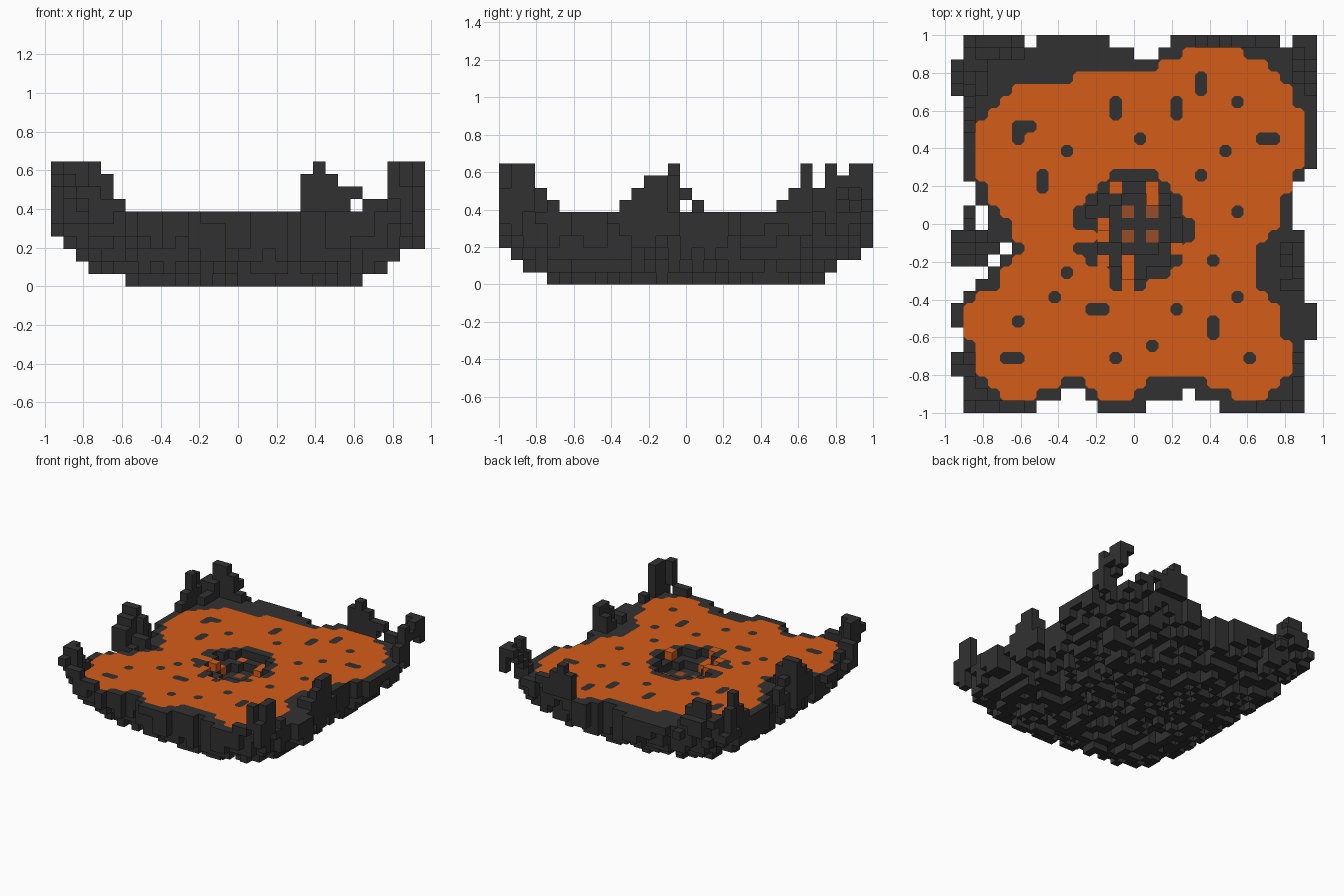
import bpy
import bmesh
import math
import random
from mathutils import Vector

random.seed(4)
cube = bpy.data.objects.get("Cube")
if cube:
    bpy.data.objects.remove(cube, do_unlink=True)

COLS, ROWS = 30, 31          # size of the block grid
UNIT = 2 / ROWS              # edge length of one block
GROUND = 6                   # ground level, in blocks


def material(name, color):
    mat = bpy.data.materials.new(name)
    mat.use_nodes = True
    mat.diffuse_color = (*color, 1)
    node = next(n for n in mat.node_tree.nodes if n.type == 'BSDF_PRINCIPLED')
    node.inputs["Base Color"].default_value = (*color, 1)
    node.inputs["Roughness"].default_value = 0.9
    return mat


rock = material("dark rock", (0.031, 0.031, 0.031))
lava = material("orange lava", (0.66, 0.107, 0.009))
ember = material("brown ember", (0.32, 0.069, 0.019))


def place(i, j, k):
    """Grid corner to world position."""
    return Vector(((i - COLS / 2) * UNIT, (j - ROWS / 2) * UNIT, k * UNIT))


def finish(name, bm, mat):
    bmesh.ops.remove_doubles(bm, verts=bm.verts, dist=UNIT / 100)
    mesh = bpy.data.meshes.new(name)
    bm.to_mesh(mesh)
    bm.free()
    mesh.materials.append(mat)
    bpy.context.collection.objects.link(bpy.data.objects.new(name, mesh))


def block_object(name, blocks, mat, solid):
    """Outer skin of a set of blocks; faces against solid are left out."""
    bm = bmesh.new()
    for block in sorted(blocks):
        center = Vector(block) + Vector((0.5, 0.5, 0.5))
        for axis in range(3):
            for sign in (-1, 1):
                n = Vector((0, 0, 0))
                n[axis] = sign
                beside = tuple(int(a + b) for a, b in zip(block, n))
                if beside in blocks or beside in solid:
                    continue
                u = Vector((0, 0, 0))
                u[(axis + 1) % 3] = 0.5
                v = n.cross(u)
                mid = center + n / 2
                ring = (mid - u - v, mid + u - v, mid + u + v, mid - u + v)
                bm.faces.new([bm.verts.new(place(*p)) for p in ring])
    finish(name, bm, mat)


def rect(c, r, w=1, h=1):
    return {(i, j) for i in range(c, c + w) for j in range(r, r + h)}


def union(rects):
    return set().union(*(rect(*r) for r in rects))


def spans(first_row, rows):
    return {(i, first_row + n) for n, (a, b) in enumerate(rows) for i in range(a, b)}


# Ragged footprint: full grid minus edge notches
notches = union([
    (0, 30), (6, 30), (13, 30, 5), (15, 29, 2), (27, 30), (0, 29),
    (0, 0, 1, 3), (0, 5, 1, 2), (0, 9, 1, 3), (0, 15, 1, 11),
    (1, 10, 1, 2), (1, 17, 1, 2), (2, 15, 1, 2), (2, 11), (3, 12), (4, 13),
    (29, 0, 1, 6), (29, 9, 1, 11), (28, 15, 1, 4),
    (7, 0, 5), (16, 0, 6), (9, 1, 2), (19, 1)])
footprint = rect(0, 0, COLS, ROWS) - notches

# Lava pool outline, row by row, and the rocks that show through it
pool = spans(3, [
    (2, 28), (2, 28), (2, 28), (1, 27), (1, 27), (1, 27), (2, 26), (4, 25),
    (4, 25), (5, 25), (6, 25), (5, 26), (5, 27), (4, 27), (3, 27), (3, 28),
    (2, 28), (2, 29), (2, 29), (2, 29), (2, 29), (3, 29), (4, 28), (5, 28),
    (10, 27), (17, 26), (19, 24)])
pool |= union([(3, 2, 6), (11, 2, 5), (21, 2, 6), (4, 1, 3), (12, 1, 3), (23, 1, 3)])
islands = union([
    (20, 26, 1, 2), (13, 24, 1, 2), (18, 24, 1, 2), (23, 25), (5, 23, 2), (5, 22),
    (15, 22), (25, 22, 2), (9, 21), (22, 21), (7, 18, 1, 2), (20, 19), (23, 16),
    (21, 12), (9, 11), (8, 9), (23, 9), (11, 8, 2), (18, 8), (5, 7),
    (21, 6, 1, 2), (16, 5), (4, 4, 2), (13, 4), (24, 4)])
pit = spans(10, [(13, 16), (13, 18), (11, 19), (10, 19), (12, 20),
                 (10, 20), (10, 19), (11, 19), (12, 18), (13, 17)])
pit_lava = union([(13, 18), (16, 17, 1, 2), (12, 14, 1, 2), (18, 13), (12, 12),
                  (14, 10, 1, 3)])
embers = {(i, j) for i in (14, 16) for j in (14, 16)}
pool = (pool & footprint) - islands - pit

# Spires, by height in blocks: column, row, width, depth
spires = {
    10: [(1, 1, 2), (1, 2), (2, 29, 2), (1, 25), (0, 14, 2), (21, 30),
         (28, 30, 2), (29, 29), (29, 27), (28, 1, 1, 2), (27, 0)],
    9: [(1, 0), (4, 29), (0, 13, 2), (2, 14), (20, 30), (22, 30), (29, 28),
        (28, 12, 1, 2), (0, 27), (28, 29)],
    8: [(2, 0, 2), (0, 3, 2), (1, 29), (2, 30, 3), (1, 28, 2), (1, 24), (1, 26),
        (0, 12, 2), (23, 30, 2), (28, 28), (29, 26), (28, 11), (27, 13), (28, 0)],
    7: [(4, 0, 2), (1, 4), (5, 29), (1, 23), (2, 26, 1, 2), (2, 13, 2), (1, 16),
        (25, 30, 2), (28, 4), (28, 27), (27, 10, 2), (27, 12), (25, 0, 2)]}
spire_top = {cell: top for top in sorted(spires) for cell in union(spires[top])}


def top_height(i, j):
    if (i, j) in pit:
        inside = all(p in pit for p in ((i - 1, j), (i + 1, j), (i, j - 1), (i, j + 1)))
        deep = math.hypot(i - 15, j - 15) < 2.5
        return 4 if deep else 5 if inside else GROUND
    if (i, j) in pool or (i, j) in islands:
        return GROUND
    return spire_top.get((i, j), GROUND)


def bottom_height(i, j):
    """Rounded bowl: the underside climbs in steps and overhangs at the corners."""
    u = abs(2 * i + 1 - COLS) / COLS
    v = (abs(2 * j + 1 - ROWS) / ROWS) ** 1.4
    reach = (u ** 3.5 + v ** 3.5) ** (1 / 3.5)
    if i > COLS / 2 and j < ROWS / 2:
        reach -= 0.1 * u * v
    step = sum(reach > limit for limit in (0.625, 0.78, 0.87, 0.96, 1.01, 1.07, 1.12))
    return step + random.choice((0, 0, 0, 1, 1, 2))


# Rock bowl below ground level and spires above it
bowl, peaks = set(), {(1, 15, 7)}
for i, j in sorted(footprint):
    top = top_height(i, j)
    for k in range(min(bottom_height(i, j), top - 1), top):
        (bowl if k < GROUND else peaks).add((i, j, k))

# Lava and embers sitting in the pit, flush where they meet its rim
pit_blocks = {(i, j, 5 if top_height(i, j) == GROUND else 4) for i, j in pit_lava}
ember_blocks = {(i, j, 3) for i, j in embers}
bowl -= pit_blocks | ember_blocks
solid = bowl | peaks | pit_blocks | ember_blocks
block_object("rock_bowl", bowl, rock, solid)
block_object("rock_spires", peaks, rock, solid)
block_object("pit_lava", pit_blocks, lava, bowl)
block_object("pit_embers", ember_blocks, ember, bowl)

# Lava surface: thin sheet with clipped corners
bm = bmesh.new()
CLIP = 0.28
LEVEL = GROUND + 0.06
for i, j in sorted(footprint):
    filled = (i, j) in pool
    outline = []
    for dx, dy in ((-1, -1), (1, -1), (1, 1), (-1, 1)):
        corner = Vector((i + (dx + 1) / 2, j + (dy + 1) / 2, LEVEL))
        near_x, near_y = (i + dx, j) in pool, (i, j + dy) in pool
        along_x = corner - Vector((dx * CLIP, 0, 0))
        along_y = corner - Vector((0, dy * CLIP, 0))
        pair = [along_y, along_x] if dx * dy > 0 else [along_x, along_y]
        if filled:
            outline += [corner] if near_x or near_y else pair
        elif near_x and near_y:
            bm.faces.new([bm.verts.new(place(*p)) for p in (pair[0], corner, pair[1])])
    if filled:
        bm.faces.new([bm.verts.new(place(*p)) for p in outline])
for face in bm.faces:
    face.normal_update()
    if face.normal.z < 0:
        face.normal_flip()
finish("lava_pool", bm, lava)
